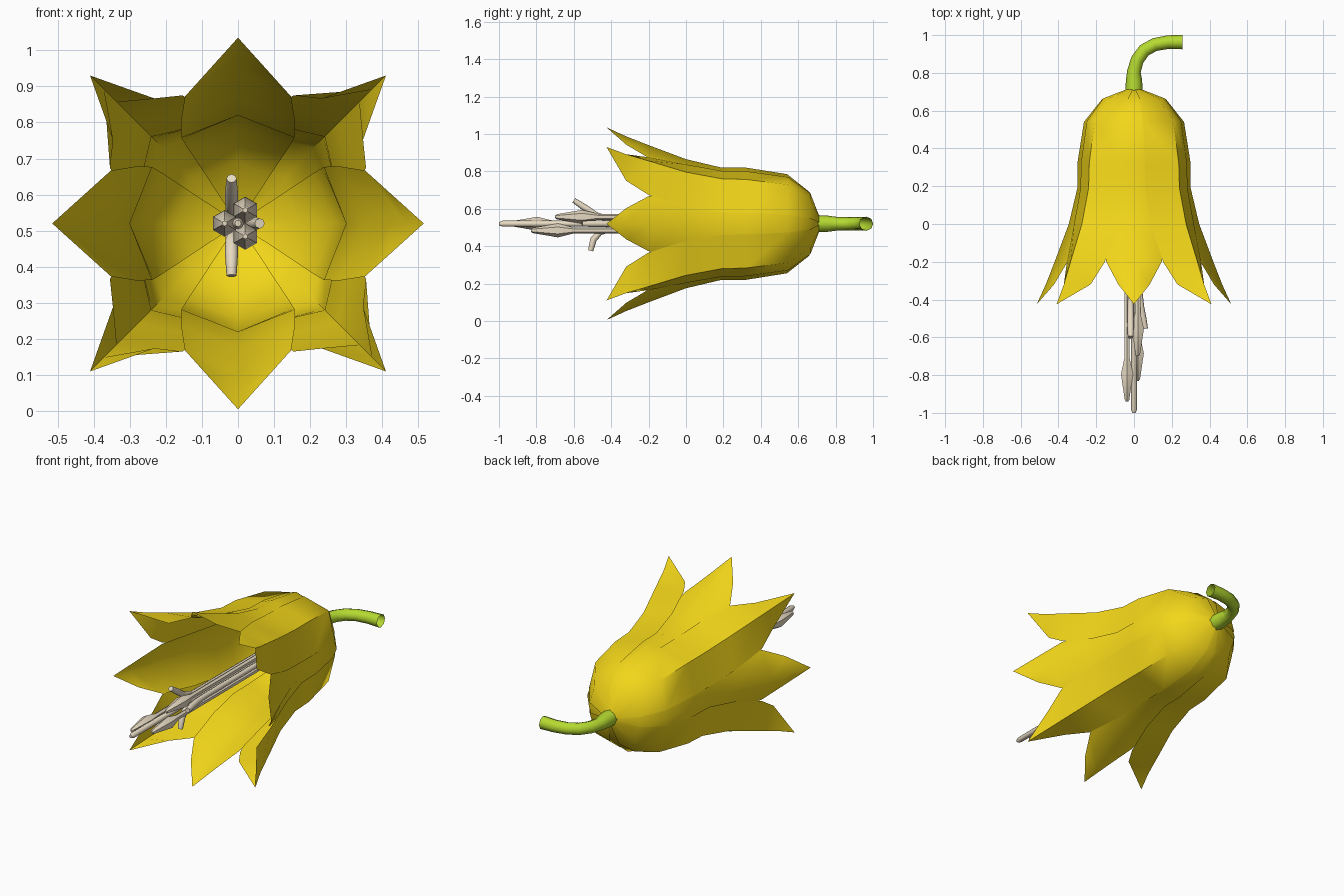
import bpy, bmesh, math
from mathutils import Vector

if "Cube" in bpy.data.objects:
    bpy.data.objects.remove(bpy.data.objects["Cube"])

CZ = 0.52  # height of the flower axis


def material(name, col):
    m = bpy.data.materials.new(name)
    m.diffuse_color = (*col, 1)
    m.use_nodes = True
    m.node_tree.nodes["Principled BSDF"].inputs["Base Color"].default_value = m.diffuse_color
    return m


YELLOW = material("petal_yellow", (0.90, 0.68, 0.01))
GREEN = material("stem_green", (0.46, 0.70, 0.03))
CREAM = material("stamen_cream", (0.80, 0.70, 0.54))


def finish(bm, name, mat, angle):
    bmesh.ops.remove_doubles(bm, verts=bm.verts, dist=0.0005)
    me = bpy.data.meshes.new(name)
    bm.to_mesh(me)
    bm.free()
    me.materials.append(mat)
    ob = bpy.data.objects.new(name, me)
    bpy.context.collection.objects.link(ob)
    bpy.context.view_layer.objects.active = ob
    ob.select_set(True)
    bpy.ops.object.shade_smooth_by_angle(angle=math.radians(angle))
    ob.select_set(False)
    return ob


def petal(name, rows, turn):
    """rows: y, centre radius, edge radius, half width"""
    bm = bmesh.new()
    s, c = math.sin(turn), math.cos(turn)
    grid = []
    for y, mid, edge, w in rows:
        pts = [(-w, edge), (0, mid), (w, edge)]
        grid.append([bm.verts.new((l * c + r * s, y, CZ + r * c - l * s)) for l, r in pts])
    for a, b in zip(grid, grid[1:]):
        for i in range(2):
            if b[0].co == b[2].co:
                bm.faces.new((a[i], b[1], a[i + 1]))
            else:
                bm.faces.new((a[i], b[i], b[i + 1], a[i + 1]))
    bmesh.ops.delete(bm, geom=[v for v in bm.verts if not v.link_faces], context='VERTS')
    finish(bm, name, YELLOW, 60)


def tube(name, path, radii, mat, sides=8, cap_end=True):
    bm = bmesh.new()
    pts = [Vector(p) for p in path]
    rings, normal = [], Vector((0, 0, 1))
    if abs((pts[1] - pts[0]).normalized().z) > 0.9:
        normal = Vector((1, 0, 0))
    for i, p in enumerate(pts):
        t = (pts[min(i + 1, len(pts) - 1)] - pts[max(i - 1, 0)]).normalized()
        normal = (normal - t * normal.dot(t)).normalized()
        side = t.cross(normal)
        rings.append([bm.verts.new(p + radii[i] * (normal * math.cos(k * math.tau / sides)
                                                   + side * math.sin(k * math.tau / sides)))
                      for k in range(sides)])
    for a, b in zip(rings, rings[1:]):
        for k in range(sides):
            j = (k + 1) % sides
            bm.faces.new((a[k], a[j], b[j], b[k]))
    if cap_end:
        bm.faces.new(rings[-1])
    finish(bm, name, mat, 50)


# Petals: inner ring of four, outer ring of four turned 45 degrees
inner = [(0.71, 0.035, 0.028, 0.02), (0.66, 0.17, 0.135, 0.09), (0.54, 0.265, 0.21, 0.14),
         (0.32, 0.30, 0.235, 0.155), (0.19, 0.30, 0.238, 0.157), (0.0, 0.345, 0.283, 0.158),
         (-0.20, 0.42, 0.352, 0.147), (-0.32, 0.467, 0.423, 0.083), (-0.425, 0.515, 0.515, 0)]
outer = [(0.715, 0.037, 0.028, 0.021), (0.665, 0.185, 0.135, 0.095), (0.545, 0.295, 0.21, 0.143),
         (0.32, 0.335, 0.24, 0.157), (0.19, 0.34, 0.242, 0.158), (0.0, 0.39, 0.288, 0.16),
         (-0.20, 0.475, 0.36, 0.142), (-0.32, 0.525, 0.407, 0.082), (-0.425, 0.58, 0.58, 0)]
for i in range(4):
    petal(f"inner_petal_{i + 1}", inner, i * math.pi / 2)
    petal(f"outer_petal_{i + 1}", outer, i * math.pi / 2 + math.pi / 4)

# Curved stem
tube("stem", [(0, 0.70, CZ), (0, 0.76, CZ), (0, 0.81, CZ), (0.018, 0.87, CZ), (0.055, 0.92, CZ),
              (0.11, 0.95, CZ), (0.18, 0.963, CZ), (0.257, 0.963, CZ)],
     [0.046, 0.043, 0.036, 0.035, 0.035, 0.035, 0.036, 0.038], GREEN, cap_end=False)

# Central pistil
tube("pistil", [(0, 0.68, CZ), (0, -0.98, CZ), (0, -1.0, CZ)], [0.016, 0.016, 0.009], CREAM)

# Stamens with six-sided pointed anthers
for i, (x, z, tip) in enumerate([(-0.037, 0.0, -0.94), (0.02, -0.036, -0.83), (0.02, 0.037, -0.70)]):
    ys = [0.66, tip + 0.23, tip + 0.145, tip + 0.01, tip]
    tube(f"stamen_{i + 1}", [(x, y, CZ + z) for y in ys],
         [0.015, 0.016, 0.037, 0.014, 0.007], CREAM, sides=6)

# Curling side filaments
filaments = [
    [(-0.018, 0.64, 0.535), (-0.018, -0.40, 0.54), (-0.018, -0.48, 0.565), (-0.018, -0.54, 0.605), (-0.018, -0.60, 0.645)],
    [(-0.018, 0.64, 0.505), (-0.018, -0.38, 0.50), (-0.018, -0.46, 0.475), (-0.018, -0.495, 0.435), (-0.018, -0.51, 0.375)],
    [(0.03, 0.64, CZ), (0.03, -0.36, CZ), (0.037, -0.44, CZ), (0.048, -0.50, CZ), (0.06, -0.555, CZ)]]
for i, p in enumerate(filaments):
    tube(f"filament_{i + 1}", p, [0.015, 0.015, 0.017, 0.018, 0.014], CREAM)
